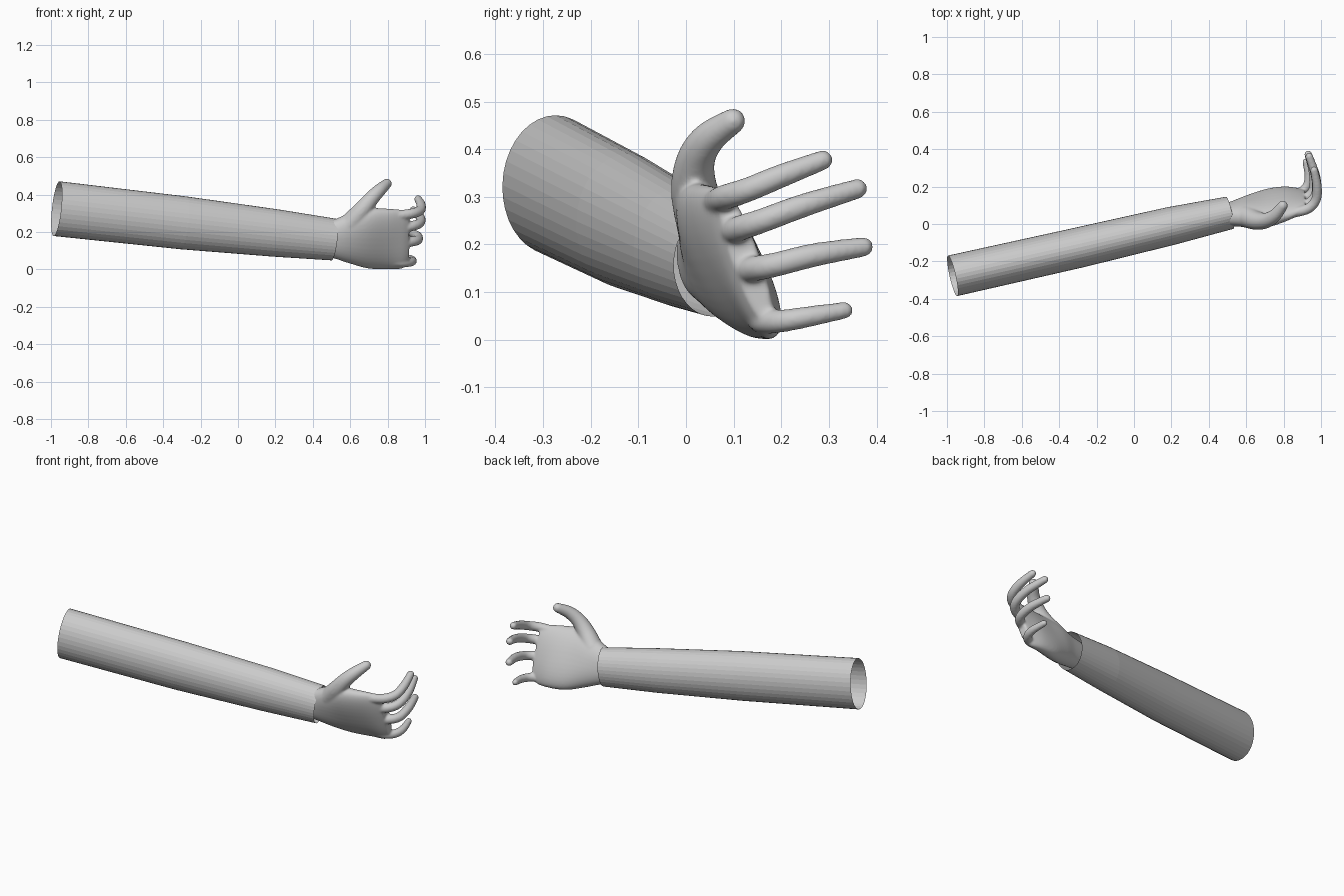
import bpy, bmesh, math
from mathutils import Vector

if "Cube" in bpy.data.objects:
    bpy.data.objects.remove(bpy.data.objects["Cube"])

grey = bpy.data.materials.new("light_grey")
grey.diffuse_color = (0.6, 0.6, 0.6, 1)
grey.use_nodes = True
grey.node_tree.nodes["Principled BSDF"].inputs["Base Color"].default_value = grey.diffuse_color


def loft(bm, rings, cap=True):
    """Skin a list of point rings, optionally closing both ends."""
    vs = [[bm.verts.new(p) for p in r] for r in rings]
    n = len(vs[0])
    for a, b in zip(vs, vs[1:]):
        for i in range(n):
            j = (i + 1) % n
            bm.faces.new((a[i], a[j], b[j], b[i]))
    if cap:
        bm.faces.new(vs[0][::-1])
        bm.faces.new(vs[-1])


def ring(c, u, v, n, power=1.0):
    """Ellipse (power 1) or squarer superellipse (power < 1) around c."""
    pts = []
    for i in range(n):
        a = 2 * math.pi * i / n
        ca, sa = math.cos(a), math.sin(a)
        pts.append(c + u * math.copysign(abs(ca) ** power, ca)
                   + v * math.copysign(abs(sa) ** power, sa))
    return pts


def spline(points, steps=8):
    """Catmull-Rom through tuples of any length."""
    p = [points[0]] + points + [points[-1]]
    out = []
    for k in range(1, len(p) - 2):
        for s in range(steps):
            t = s / steps
            out.append([0.5 * (2 * b + (c - a) * t + (2 * a - 5 * b + 4 * c - d) * t * t
                               + (3 * b - a - 3 * c + d) * t ** 3)
                        for a, b, c, d in zip(p[k - 1], p[k], p[k + 1], p[k + 2])])
    return out + [list(points[-1])]


def digit(bm, points):
    """Round-tipped tube through (x, y, z, radius) points."""
    path = spline(points)
    rings = []
    for i, q in enumerate(path):
        d = (Vector(path[min(i + 1, len(path) - 1)][:3])
             - Vector(path[max(i - 1, 0)][:3])).normalized()
        u = d.cross(Vector((0, 0, 1))).normalized()
        v = d.cross(u)
        rings.append(ring(Vector(q[:3]), u * q[3], v * q[3], 20))
    c, r = Vector(path[-1][:3]), path[-1][3]
    for k in range(1, 6):
        a = k * math.pi / 2 / 5.3
        rings.append(ring(c + d * r * math.sin(a), u * r * math.cos(a), v * r * math.cos(a), 20))
    loft(bm, rings)


def make_object(name, bm):
    bmesh.ops.recalc_face_normals(bm, faces=bm.faces)
    me = bpy.data.meshes.new(name)
    bm.to_mesh(me)
    bm.free()
    me.materials.append(grey)
    ob = bpy.data.objects.new(name, me)
    bpy.context.collection.objects.link(ob)
    return ob


# Sleeve: open faceted tube, (x, y, z, half width, half height)
sleeve = [(-0.97, -0.277, 0.325, 0.111, 0.147), (-0.29, -0.125, 0.249, 0.108, 0.142),
          (0.2, -0.01, 0.195, 0.102, 0.127), (0.512, 0.06, 0.16, 0.088, 0.112)]
axis = Vector((1.48, 0.337, -0.165)).normalized()
side = Vector((0, 0, 1)).cross(axis).normalized()
up = axis.cross(side)
bm = bmesh.new()
loft(bm, [ring(Vector(s[:3]), side * s[3], up * s[4], 36) for s in sleeve], cap=False)
make_object("sleeve", bm)

# Palm and wrist: (x, y, z, half width, half thickness, tilt in degrees)
palm = [(0.42, 0.035, 0.168, 0.085, 0.055, 8), (0.51, 0.053, 0.163, 0.104, 0.06, 14),
        (0.60, 0.068, 0.168, 0.143, 0.068, 21), (0.70, 0.083, 0.166, 0.176, 0.065, 27),
        (0.80, 0.105, 0.163, 0.177, 0.055, 26), (0.88, 0.119, 0.162, 0.166, 0.04, 21),
        (0.915, 0.124, 0.175, 0.14, 0.028, 19)]
bm = bmesh.new()
rings = []
for x, y, z, hw, ht, tilt in spline(palm):
    t = math.radians(tilt)
    rings.append(ring(Vector((x, y, z)), Vector((0, math.sin(t), -math.cos(t))) * hw,
                      Vector((0, math.cos(t), math.sin(t))) * ht, 40, 0.88))
loft(bm, rings)

# Four curled fingers and the thumb
digits = [
    [(0.85, 0.06, 0.288, 0.027), (0.93, 0.082, 0.299, 0.027), (0.973, 0.13, 0.315, 0.026),
     (0.979, 0.2, 0.344, 0.025), (0.963, 0.287, 0.377, 0.021)],
    [(0.85, 0.09, 0.22, 0.027), (0.93, 0.108, 0.232, 0.027), (0.973, 0.16, 0.25, 0.026),
     (0.972, 0.25, 0.283, 0.025), (0.937, 0.36, 0.317, 0.021)],
    [(0.85, 0.12, 0.14, 0.027), (0.92, 0.138, 0.148, 0.027), (0.96, 0.185, 0.157, 0.026),
     (0.96, 0.27, 0.178, 0.025), (0.932, 0.372, 0.195, 0.021)],
    [(0.82, 0.15, 0.045, 0.026), (0.885, 0.165, 0.038, 0.026), (0.925, 0.205, 0.04, 0.024),
     (0.933, 0.26, 0.049, 0.022), (0.918, 0.333, 0.062, 0.018)],
    [(0.6, 0.04, 0.24, 0.06), (0.66, 0.018, 0.312, 0.05), (0.71, 0.02, 0.375, 0.041),
     (0.755, 0.047, 0.422, 0.035), (0.796, 0.098, 0.459, 0.027)],
]
for d in digits:
    digit(bm, d)

# Fuse the hand into one smooth skin
hand = make_object("hand", bm)
fuse = hand.modifiers.new("fuse", 'REMESH')
fuse.mode = 'VOXEL'
fuse.voxel_size = 0.006
fuse.use_smooth_shade = True
soft = hand.modifiers.new("soften", 'SMOOTH')
soft.factor = 0.5
soft.iterations = 8
